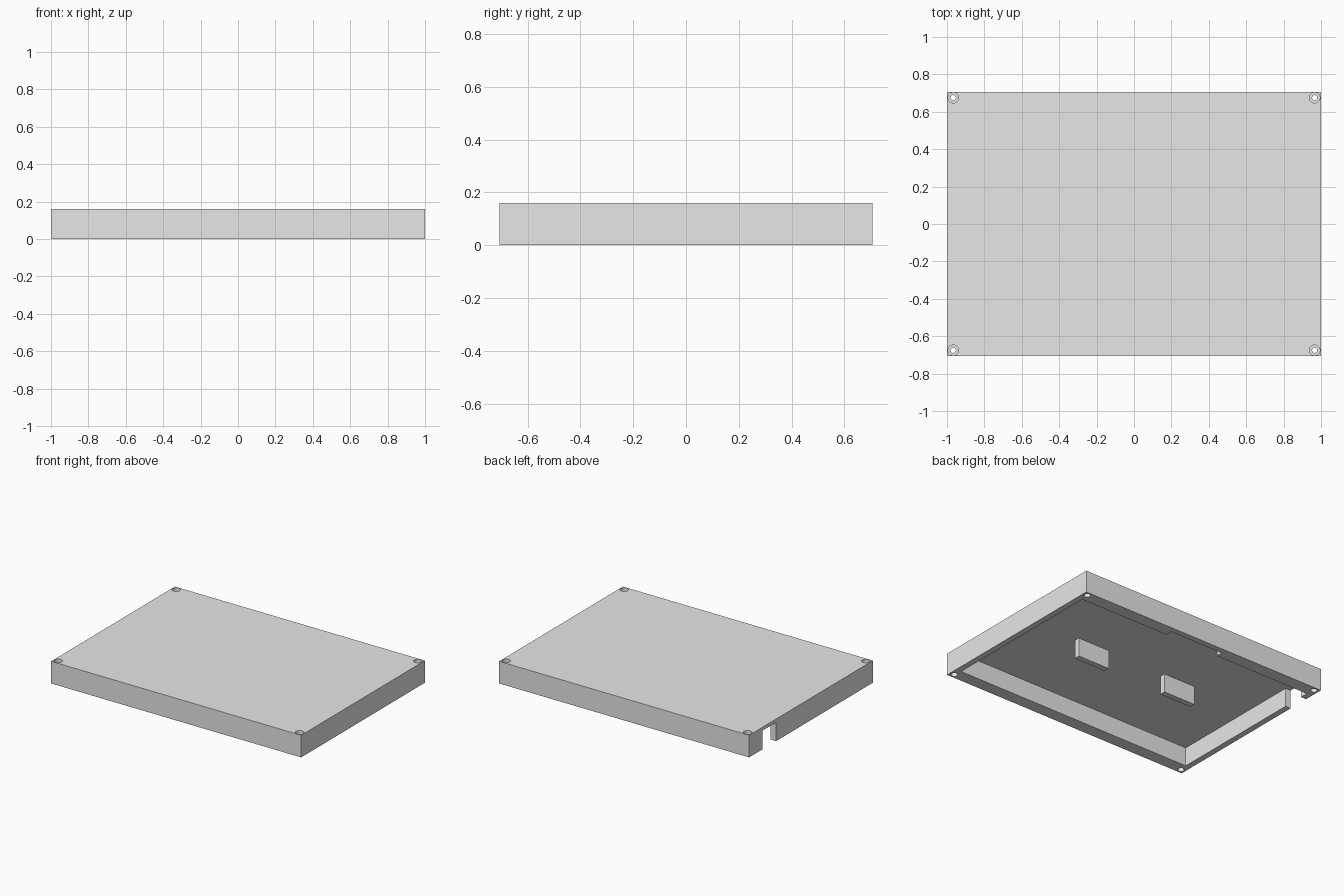
import bpy
import bmesh

cube = bpy.data.objects.get("Cube")
if cube:
    bpy.data.objects.remove(cube, do_unlink=True)

WIDTH, DEPTH, HEIGHT = 2.0, 1.414, 0.16
CEILING = 0.135

grey = bpy.data.materials.new("light grey plastic")
grey.use_nodes = True
grey.diffuse_color = (0.8, 0.8, 0.8, 1)
grey.node_tree.nodes["Principled BSDF"].inputs["Base Color"].default_value = (0.8, 0.8, 0.8, 1)


def prism(name, outline, z0, z1):
    """Extrude a plan outline from z0 to z1."""
    bm = bmesh.new()
    face = bm.faces.new([bm.verts.new((x, y, z0)) for x, y in outline])
    new = bmesh.ops.extrude_face_region(bm, geom=[face])["geom"]
    top = [v for v in new if isinstance(v, bmesh.types.BMVert)]
    bmesh.ops.translate(bm, verts=top, vec=(0, 0, z1 - z0))
    bmesh.ops.recalc_face_normals(bm, faces=bm.faces)
    mesh = bpy.data.meshes.new(name)
    bm.to_mesh(mesh)
    bm.free()
    mesh.materials.append(grey)
    obj = bpy.data.objects.new(name, mesh)
    bpy.context.collection.objects.link(obj)
    return obj


def box(name, x0, x1, y0, y1, z0, z1):
    return prism(name, [(x0, y0), (x1, y0), (x1, y1), (x0, y1)], z0, z1)


def cylinder(name, x, y, radius, z0, z1):
    bpy.ops.mesh.primitive_cylinder_add(vertices=32, radius=radius, depth=z1 - z0,
                                        location=(x, y, (z0 + z1) / 2))
    obj = bpy.context.object
    obj.name = name
    obj.data.materials.append(grey)
    return obj


def cut(target, cutter):
    """Subtract the cutter and discard it."""
    mod = target.modifiers.new("cut", "BOOLEAN")
    mod.operation = "DIFFERENCE"
    mod.solver = "EXACT"
    mod.object = cutter
    bpy.context.view_layer.objects.active = target
    bpy.ops.object.modifier_apply(modifier=mod.name)
    bpy.data.objects.remove(cutter, do_unlink=True)


# Outer shell of the cover
cover = box("cover", -WIDTH / 2, WIDTH / 2, -DEPTH / 2, DEPTH / 2, 0, HEIGHT)

# Hollow underside, with a recess in the back rim and a cable notch in the side wall
IX, IY = 0.957, 0.615
cavity = [(-IX, -IY), (IX, -IY), (IX, IY),
          (0.24, IY), (0.24, 0.665), (-0.19, 0.665), (-0.19, IY),
          (-IX, IY), (-IX, 0.557), (-1.1, 0.557), (-1.1, 0.40), (-IX, 0.40)]
cut(cover, prism("cavity_cutter", cavity, -0.1, CEILING))

# Stepped screw holes in the four corners
for sx in (-1, 1):
    for sy in (-1, 1):
        x, y = sx * 0.966, sy * 0.675
        for radius, z0, z1 in ((0.014, -0.1, 0.3), (0.028, 0.13, 0.3), (0.022, -0.1, 0.03)):
            cut(cover, cylinder("hole_cutter", x, y, radius, z0, z1))

# Spacer ribs hanging under the lid
for name, x in (("left_rib", 0.372), ("right_rib", -0.358)):
    box(name, x - 0.128, x + 0.128, -0.006, 0.035, 0, CEILING + 0.005)

# Round hole walls, crisp edges elsewhere
bpy.ops.object.select_all(action="DESELECT")
cover.select_set(True)
bpy.context.view_layer.objects.active = cover
bpy.ops.object.shade_smooth_by_angle()
